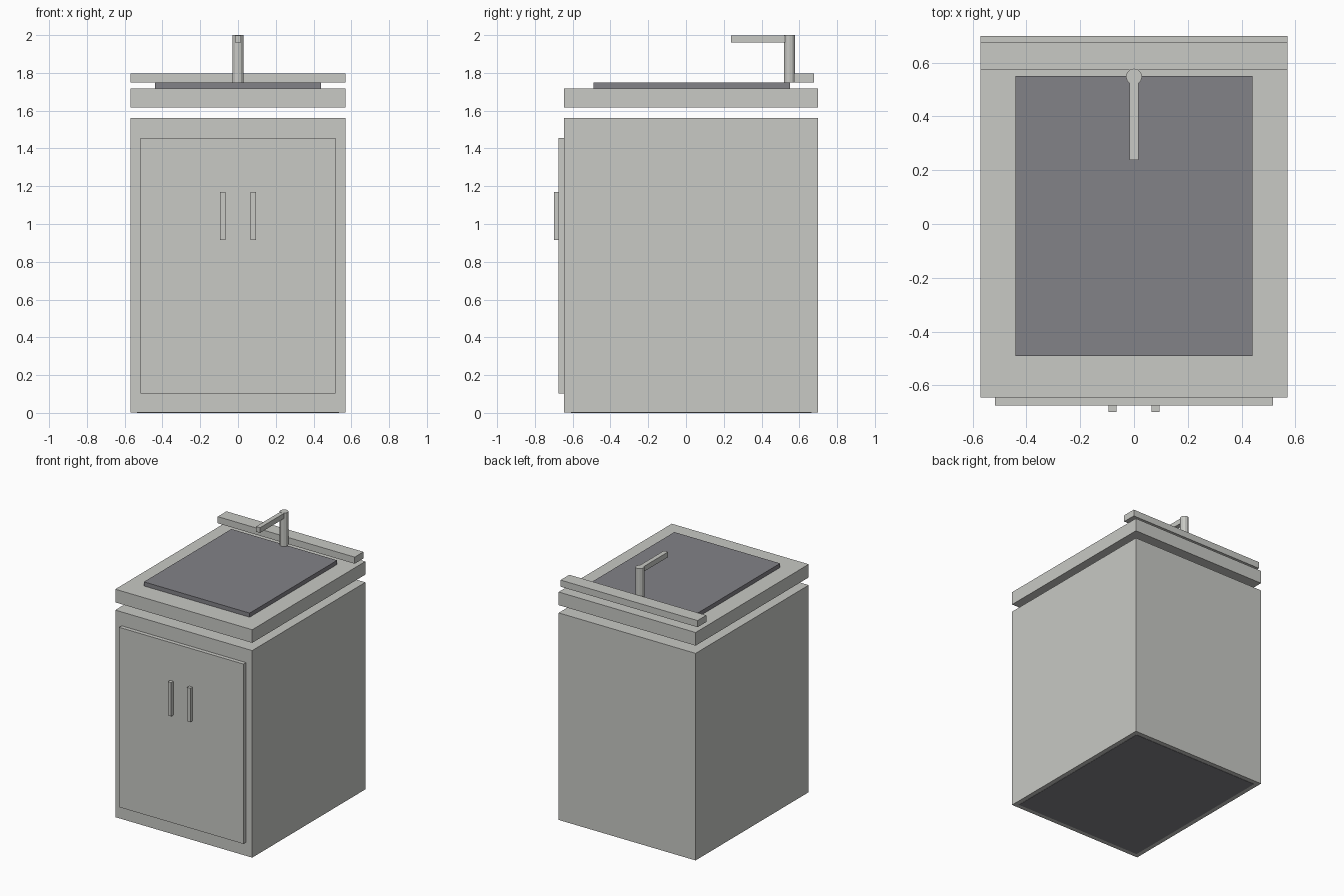
import bpy
import bmesh
from mathutils import Matrix, Vector

if "Cube" in bpy.data.objects:
    bpy.data.objects.remove(bpy.data.objects["Cube"], do_unlink=True)


def make_material(name, color):
    mat = bpy.data.materials.new(name)
    mat.use_nodes = True
    mat.diffuse_color = color
    for node in mat.node_tree.nodes:
        if node.type == "BSDF_PRINCIPLED":
            node.inputs["Base Color"].default_value = color
    return mat


STONE = make_material("pale warm grey", (0.58, 0.585, 0.555, 1))
SLATE = make_material("slate grey", (0.225, 0.223, 0.243, 1))


def finish(name, bm, mat):
    mesh = bpy.data.meshes.new(name)
    bm.to_mesh(mesh)
    bm.free()
    mesh.materials.append(mat)
    obj = bpy.data.objects.new(name, mesh)
    bpy.context.collection.objects.link(obj)
    return obj


def box(name, x, y, z, mat=STONE):
    """Box from (min, max) ranges along each axis."""
    low, high = (Vector(c) for c in zip(x, y, z))
    bm = bmesh.new()
    place = Matrix.Translation((low + high) / 2) @ Matrix.Diagonal((*(high - low), 1))
    bmesh.ops.create_cube(bm, size=1, matrix=place)
    return finish(name, bm, mat)


def cylinder(name, center, radius, z, mat=STONE, sides=12):
    bm = bmesh.new()
    place = Matrix.Translation((*center, sum(z) / 2))
    bmesh.ops.create_cone(bm, cap_ends=True, segments=sides, radius1=radius,
                          radius2=radius, depth=z[1] - z[0], matrix=place)
    return finish(name, bm, mat)


HALF = 0.57           # half width of the cabinet
FRONT, BACK = -0.645, 0.70
DOOR_FACE = -0.675

# Cabinet, with a dark recessed base showing underneath
box("cabinet", (-HALF, HALF), (FRONT, BACK), (0.002, 1.56))
box("base_plinth", (-0.535, 0.535), (-0.61, 0.665), (0, 0.09), SLATE)

# Door panel and its pair of handles
box("door_panel", (-0.517, 0.517), (DOOR_FACE, FRONT), (0.103, 1.456))
for side, x in (("right", -0.08), ("left", 0.08)):
    box(side + "_handle", (x - 0.014, x + 0.014), (-0.70, DOOR_FACE), (0.915, 1.17))

# Worktop, basin and splashback
box("worktop", (-HALF, HALF), (FRONT, BACK), (1.618, 1.717))
box("basin", (-0.44, 0.44), (-0.49, 0.55), (1.717, 1.748), SLATE)
box("splashback", (-HALF, HALF), (0.573, 0.677), (1.748, 1.798))

# Tap
cylinder("tap_post", (0, 0.548), 0.03, (1.748, 2.0))
box("tap_spout", (-0.017, 0.017), (0.238, 0.548), (1.96, 1.999))
